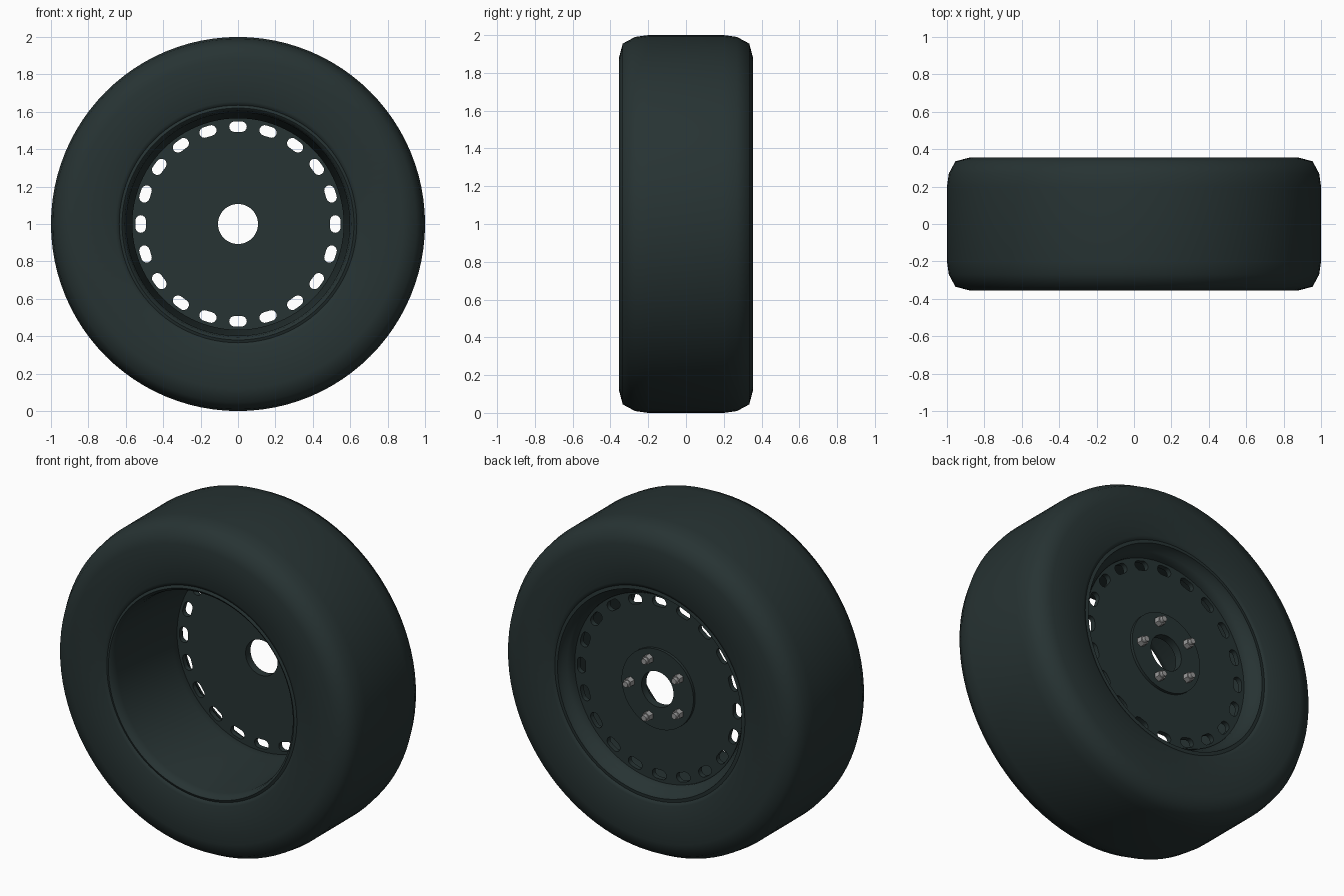
import bpy, bmesh
from math import cos, sin, pi, tau, radians
from mathutils import Matrix, Vector

if "Cube" in bpy.data.objects:
    bpy.data.objects.remove(bpy.data.objects["Cube"])

AXLE = Vector((0, 0, 1))


def material(name, color):
    m = bpy.data.materials.new(name)
    m.use_nodes = True
    m.diffuse_color = (*color, 1)
    bsdf = m.node_tree.nodes["Principled BSDF"]
    bsdf.inputs["Base Color"].default_value = (*color, 1)
    bsdf.inputs["Roughness"].default_value = 0.6
    return m


BLACK = material("dark rubber and steel", (0.02, 0.033, 0.033))
STEEL = material("bare nut steel", (0.32, 0.32, 0.32))


def finish(obj, mat, angle):
    obj.data.materials.clear()
    obj.data.materials.append(mat)
    bpy.ops.object.select_all(action="DESELECT")
    obj.select_set(True)
    bpy.context.view_layer.objects.active = obj
    bpy.ops.object.shade_smooth_by_angle(angle=radians(angle))


def add_mesh(name, bm, mat, angle):
    bmesh.ops.recalc_face_normals(bm, faces=bm.faces)
    mesh = bpy.data.meshes.new(name)
    bm.to_mesh(mesh)
    bm.free()
    obj = bpy.data.objects.new(name, mesh)
    bpy.context.collection.objects.link(obj)
    finish(obj, mat, angle)


def lathe(name, profile, mat, angle, steps=96):
    """Turn a closed (radius, y) outline about the axle."""
    bm = bmesh.new()
    verts = [bm.verts.new((0, y, 1 + r)) for r, y in profile]
    edges = [bm.edges.new((a, b)) for a, b in zip(verts, verts[1:] + verts[:1])]
    bmesh.ops.spin(bm, geom=verts + edges, cent=AXLE, axis=(0, 1, 0),
                   angle=tau, steps=steps, use_merge=False)
    bmesh.ops.remove_doubles(bm, verts=bm.verts, dist=0.0005)
    add_mesh(name, bm, mat, angle)


def circle(radius, n):
    return [(radius * cos(tau * i / n), radius * sin(tau * i / n)) for i in range(n)]


def slot(angle, dist, half_len, radius, n=8):
    """Rounded slot lying along the tangent at the given angle."""
    pts = []
    for side in (1, -1):
        for i in range(n + 1):
            a = -pi / 2 + pi * i / n
            u = side * (half_len - radius + radius * cos(a))
            v = dist + side * radius * sin(a)
            pts.append((v * cos(angle) - u * sin(angle), v * sin(angle) + u * cos(angle)))
    return pts


def plate(name, loops, y_front, y_back):
    """Flat plate across the axle; the loops after the first are holes."""
    curve = bpy.data.curves.new(name, "CURVE")
    curve.dimensions = "2D"
    curve.fill_mode = "BOTH"
    curve.extrude = (y_back - y_front) / 2
    for loop in loops:
        spline = curve.splines.new("POLY")
        spline.points.add(len(loop) - 1)
        for p, (x, z) in zip(spline.points, loop):
            p.co = (x, z, 0, 1)
        spline.use_cyclic_u = True
    obj = bpy.data.objects.new(name, curve)
    bpy.context.collection.objects.link(obj)
    obj.location = (0, (y_front + y_back) / 2, 1)
    obj.rotation_euler = (pi / 2, 0, 0)
    bpy.ops.object.select_all(action="DESELECT")
    obj.select_set(True)
    bpy.context.view_layer.objects.active = obj
    bpy.ops.object.convert(target="MESH")
    finish(bpy.context.object, BLACK, 35)


# Tyre: one half outline, mirrored across the middle
half = [(0.61, -0.30), (0.635, -0.345), (0.655, -0.355), (0.88, -0.355),
        (0.955, -0.335), (0.99, -0.27), (1.0, -0.2)]
lathe("tyre", half + [(r, -y) for r, y in reversed(half)], BLACK, 60)

# Rim: rolled lips at both ends of a slightly tapering barrel
inner = [(0.635, -0.345), (0.62, -0.352), (0.605, -0.34), (0.597, -0.30),
         (0.585, 0.0), (0.565, 0.18), (0.565, 0.27), (0.585, 0.30),
         (0.605, 0.315), (0.615, 0.348), (0.635, 0.345)]
lathe("rim", inner + [(0.62, 0.29), (0.62, -0.29)], BLACK, 50)

# Wheel disc with a ring of vent slots and the centre bore
VENTS = 20
vents = [slot(tau * i / VENTS, 0.52, 0.047, 0.028) for i in range(VENTS)]
plate("wheel_disc", [circle(0.57, 96), circle(0.107, 48)] + vents, 0.225, 0.255)

# Raised mounting pad around the bore
plate("hub_pad", [circle(0.24, 64), circle(0.107, 48)], 0.255, 0.272)

# Five lug nuts: hexagon body with a smaller round tip
for i, (x, z) in enumerate(circle(0.18, 5)):
    bm = bmesh.new()
    for sides, r, y0, y1 in ((6, 0.029, 0.265, 0.305), (16, 0.018, 0.30, 0.325)):
        place = Matrix.Translation((x, (y0 + y1) / 2, 1 + z)) @ Matrix.Rotation(-pi / 2, 4, "X")
        bmesh.ops.create_cone(bm, cap_ends=True, segments=sides, radius1=r,
                              radius2=r * 0.92, depth=y1 - y0, matrix=place)
    add_mesh(f"lug_nut_{i + 1}", bm, STEEL, 35)
